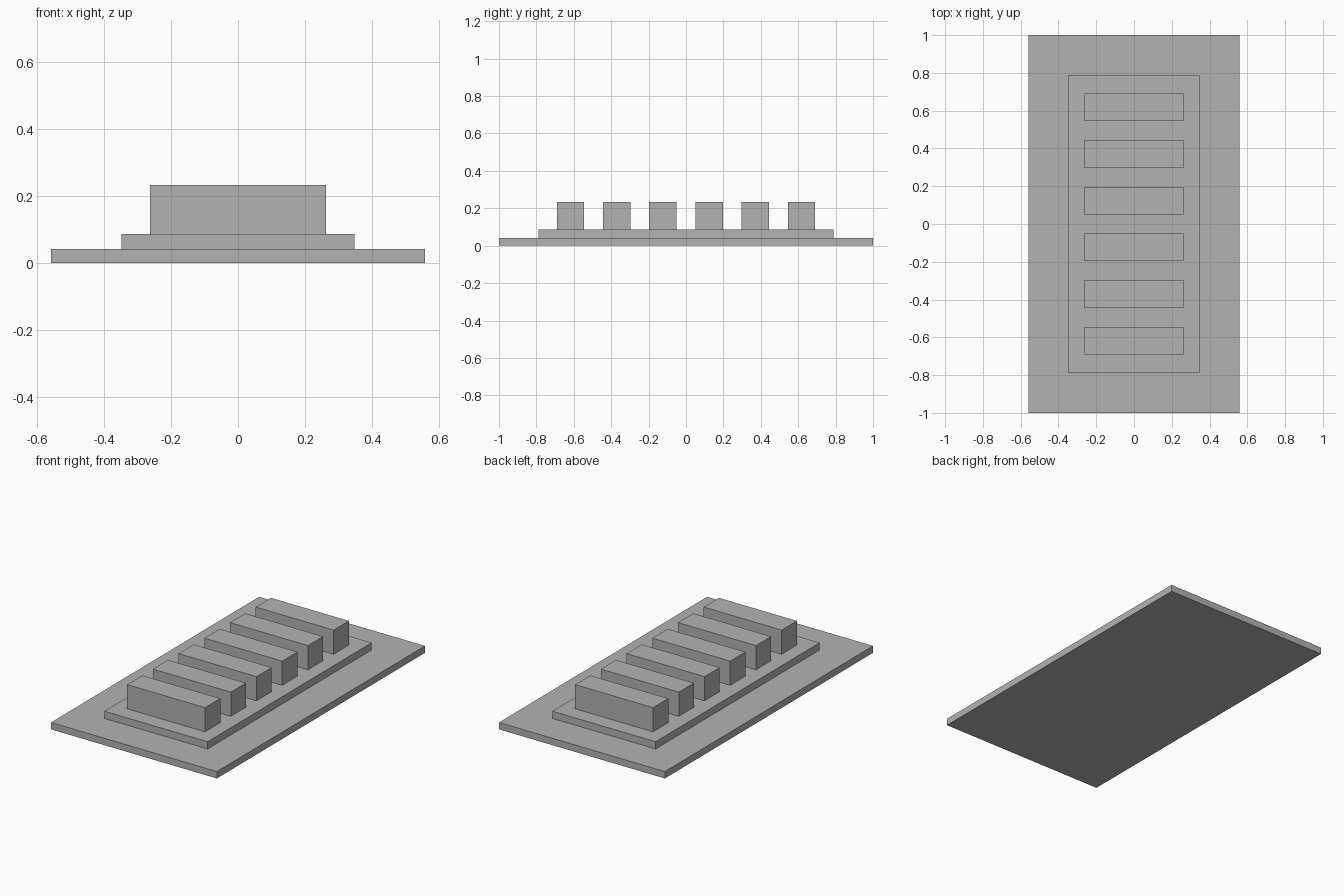
import bpy

default = bpy.data.objects.get("Cube")
if default:
    bpy.data.objects.remove(default, do_unlink=True)

# Single matte grey
GREY = (0.45, 0.45, 0.45, 1.0)
grey = bpy.data.materials.new("light_grey")
grey.use_nodes = True
grey.diffuse_color = GREY
grey.node_tree.nodes["Principled BSDF"].inputs["Base Color"].default_value = GREY


def block(name, width, depth, bottom, top, y=0.0):
    """Add a box spanning bottom to top, centred on x = 0."""
    bpy.ops.mesh.primitive_cube_add(size=1, location=(0, y, (bottom + top) / 2))
    obj = bpy.context.object
    obj.name = name
    obj.scale = (width, depth, top - bottom)
    bpy.ops.object.transform_apply(location=False, rotation=False, scale=True)
    obj.data.materials.append(grey)
    return obj


BASE_TOP, PLINTH_TOP, BAR_TOP = 0.042, 0.086, 0.233
BAR_COUNT, BAR_SPACING = 6, 0.247

# Stepped base
block("base_slab", 1.116, 2.0, 0, BASE_TOP)
block("plinth", 0.695, 1.576, BASE_TOP, PLINTH_TOP)

# Evenly spaced row of bars across the plinth
for i in range(BAR_COUNT):
    y = (i - (BAR_COUNT - 1) / 2) * BAR_SPACING
    block(f"bar_{i + 1}", 0.524, 0.146, PLINTH_TOP, BAR_TOP, y)
